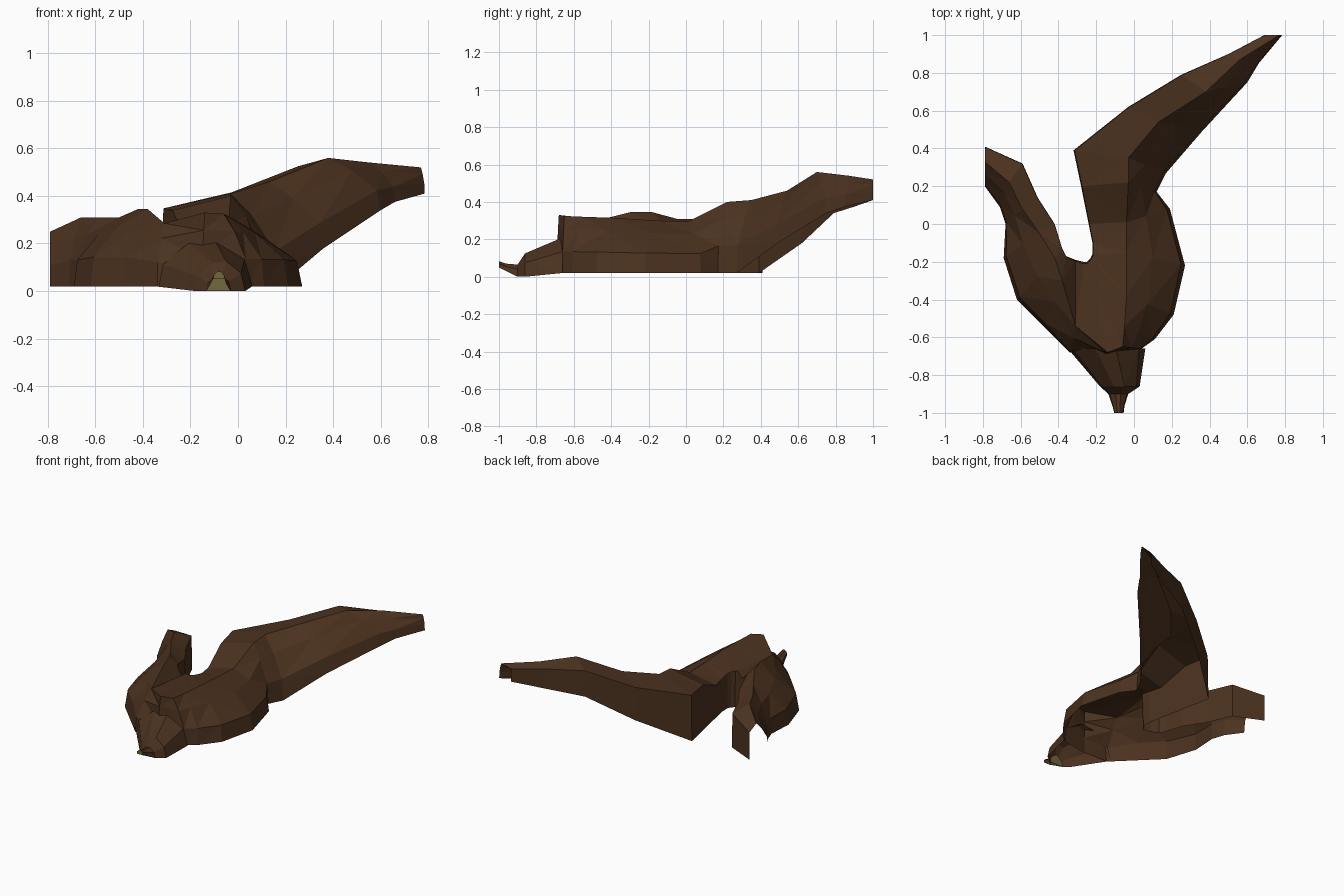
import bpy, bmesh
from mathutils import Vector

if "Cube" in bpy.data.objects:
    bpy.data.objects.remove(bpy.data.objects["Cube"])


def material(name, rgb):
    m = bpy.data.materials.new(name)
    m.diffuse_color = (*rgb, 1)
    m.use_nodes = True
    m.node_tree.nodes["Principled BSDF"].inputs["Base Color"].default_value = m.diffuse_color
    return m


BARK = material("dark_brown_bark", (0.070, 0.031, 0.0135))
OLIVE = material("olive_tip", (0.17, 0.135, 0.045))


def loft(name, sections, caps=()):
    """Open shell through arch sections, outside facing up; olive caps across some rows."""
    bm = bmesh.new()
    rows = [[bm.verts.new(p) for p in s] for s in sections]
    for a, b in zip(rows, rows[1:]):
        for i in range(len(a) - 1):
            bm.faces.new((a[i], a[i + 1], b[i + 1], b[i]))
    bmesh.ops.recalc_face_normals(bm, faces=bm.faces)
    bm.normal_update()
    if sum(f.normal.z * f.calc_area() for f in bm.faces) < 0:
        bmesh.ops.reverse_faces(bm, faces=bm.faces)
    for k in caps:
        f = bm.faces.new(rows[k])
        f.normal_update()
        if f.normal.y > 0:
            f.normal_flip()
        f.material_index = 1
    bmesh.ops.triangulate(bm, faces=bm.faces)
    me = bpy.data.meshes.new(name)
    bm.to_mesh(me)
    bm.free()
    me.materials.append(BARK)
    if caps:
        me.materials.append(OLIVE)
    ob = bpy.data.objects.new(name, me)
    bpy.context.collection.objects.link(ob)
    return ob


def arch(ox, oy, rx, ry, ix, iy, top, base=0.02):
    """Cross-section from the outer foot, over the ridge, to the inner foot."""
    o, r, i = Vector((ox, oy)), Vector((rx, ry)), Vector((ix, iy))
    h = top - base

    def pt(a, b, t, k):
        return (*a.lerp(b, t), base + h * k)
    return [pt(o, r, 0, 0), pt(o, r, 0.07, 0.38), pt(o, r, 0.55, 0.76),
            pt(r, i, 0, 1), pt(r, i, 0.98, 0.84), pt(r, i, 1, 0)]


# curved body: outer foot xy, ridge xy, inner foot xy, ridge height
body = [
    (-.79, .20, -.79, .33, -.79, .41, .25),
    (-.71, .09, -.66, .22, -.59, .32, .31),
    (-.68, .00, -.59, .08, -.51, .14, .31),
    (-.69, -.18, -.50, -.05, -.42, .00, .31),
    (-.62, -.40, -.42, -.18, -.38, -.13, .345),
    (-.48, -.54, -.38, -.30, -.36, -.17, .345),
    (-.34, -.68, -.31, -.54, -.31, -.19, .285),
    (-.15, -.69, -.14, -.68, -.27, -.20, .33),
    (.04, -.66, -.06, -.65, -.25, -.20, .325),
    (.11, -.61, -.05, -.54, -.23, -.18, .32),
    (.21, -.48, -.04, -.38, -.22, -.16, .315),
    (.27, -.22, -.04, -.15, -.22, -.10, .30),
    (.19, .08, -.04, .01, -.24, .00, .295),
    (.12, .17, -.03, .22, -.28, .20, .40),
    (.17, .27, -.03, .35, -.32, .39, .41),
]
# long rising branch, with the height of its lower edge added
branch = [
    body[-1] + (.02,),
    (.36, .49, .13, .54, -.03, .62, .46, .18),
    (.60, .75, .38, .70, .25, .79, .56, .34),
    (.66, .85, .56, .87, .50, .90, .54, .375),
    (.785, 1.0, .77, 1.0, .69, 1.0, .52, .41),
]
loft("curved_root_body", [arch(*s) for s in body])
loft("long_branch", [arch(*s) for s in branch])

# pointed snout: y, left x, right x, bottom z, top z
snout = [
    (-.66, -.35, .06, .02, .21),
    (-.86, -.18, .03, .00, .125),
    (-.90, -.135, -.03, .00, .065),
    (-.96, -.115, -.05, .03, .07),
    (-1.0, -.105, -.055, .05, .083),
]


def small_arch(y, x0, x1, z0, z1):
    shape = [(0, 0), (.06, .5), (.35, .95), (.62, 1), (.92, .6), (1, 0)]
    return [(x0 + (x1 - x0) * u, y, z0 + (z1 - z0) * v) for u, v in shape]


# the olive faces close the tip and the hollow behind it
loft("pointed_snout", [small_arch(*s) for s in snout], caps=(2, 4))
